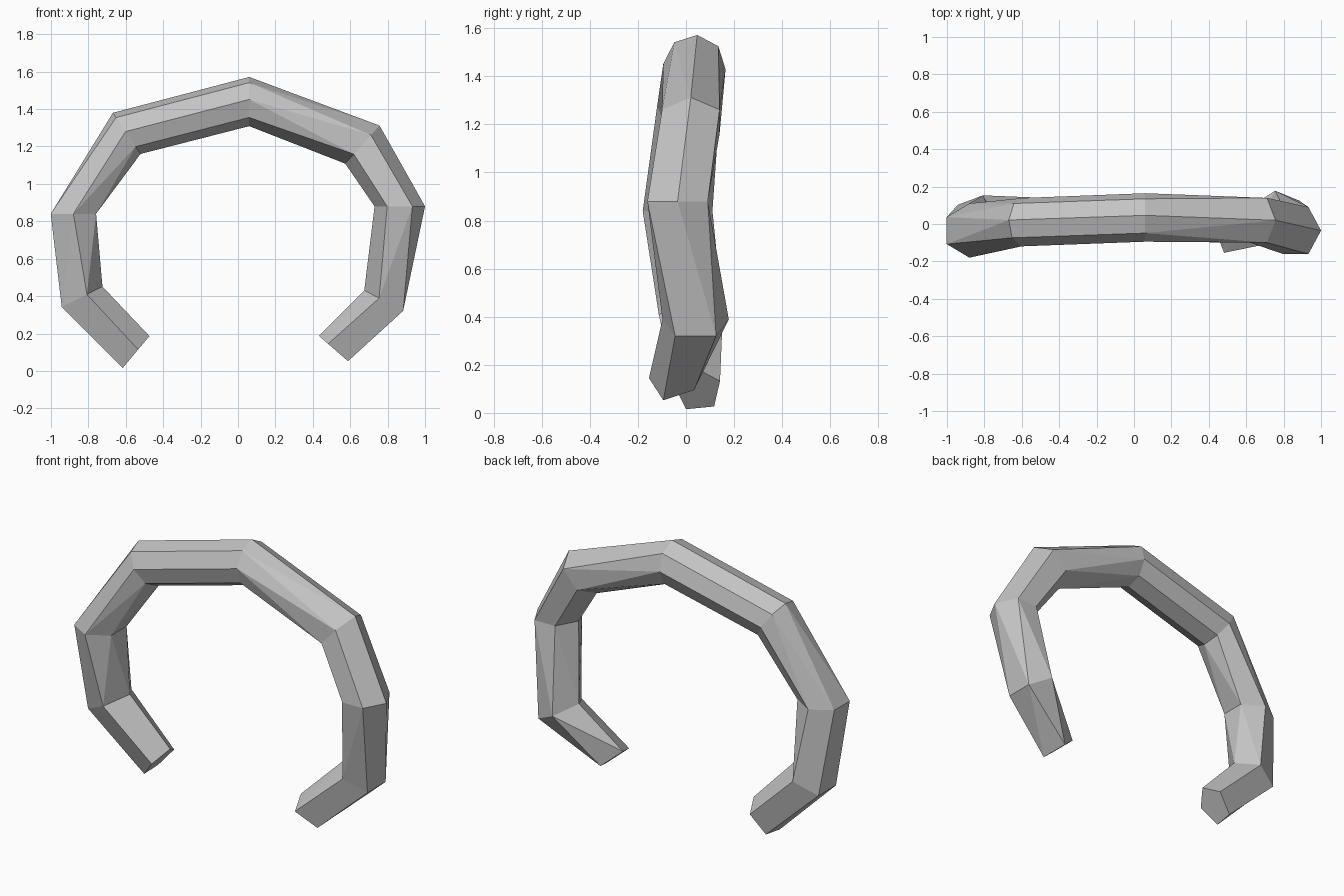
import bpy, bmesh, math
from mathutils import Vector

if "Cube" in bpy.data.objects:
    bpy.data.objects.remove(bpy.data.objects["Cube"])

# One grey material
grey = bpy.data.materials.new("stone grey")
grey.diffuse_color = (0.55, 0.55, 0.55, 1)
grey.use_nodes = True
grey.node_tree.nodes["Principled BSDF"].inputs["Base Color"].default_value = grey.diffuse_color

# Ring stations along the arc, left tip to right tip:
# centre x, y, z, outward direction, outward radius, depth radius, sides, phase
stations = [
    (-0.55, 0.05, 0.095, 230, 0.12, 0.10, 5, 30),
    (-0.845, 0.02, 0.39, 207, 0.135, 0.14, 5, 36),
    (-0.88, -0.035, 0.84, 180, 0.14, 0.145, 6, 30),
    (-0.595, 0.01, 1.27, 124, 0.133, 0.13, 8, -5),
    (0.06, 0.035, 1.44, 90, 0.132, 0.13, 8, -5),
    (0.665, 0.02, 1.21, 48, 0.137, 0.138, 6, 0),
    (0.865, -0.035, 0.88, 0, 0.135, 0.145, 6, 0),
    (0.79, 0.04, 0.37, -28, 0.13, 0.145, 5, 36),
    (0.51, -0.06, 0.12, -41, 0.11, 0.10, 4, 20),
]

bm = bmesh.new()


def make_ring(x, y, z, direction, ru, ry, sides, phase):
    """Polygon section; returns (angle, vertex) pairs, closed by the first vertex."""
    d = math.radians(direction)
    out = Vector((math.cos(d), 0, math.sin(d)))
    ring = []
    for k in range(sides):
        a = phase + 360 * k / sides
        t = math.radians(a)
        p = Vector((x, y, z)) + out * ru * math.cos(t)
        p.y -= ry * math.sin(t)
        ring.append((a, bm.verts.new(p)))
    return ring + [(phase + 360, ring[0][1])]


def bridge(a, b):
    """Skin two rings that may have different side counts."""
    i = j = 0
    while i < len(a) - 1 or j < len(b) - 1:
        na = a[i + 1][0] if i < len(a) - 1 else 1e6
        nb = b[j + 1][0] if j < len(b) - 1 else 1e6
        if abs(na - nb) < 8:
            bm.faces.new((a[i][1], a[i + 1][1], b[j + 1][1], b[j][1]))
            i, j = i + 1, j + 1
        elif na < nb:
            bm.faces.new((a[i][1], a[i + 1][1], b[j][1]))
            i += 1
        else:
            bm.faces.new((a[i][1], b[j + 1][1], b[j][1]))
            j += 1


# Faceted open ring with closed tips
rings = [make_ring(*s) for s in stations]
for first, second in zip(rings, rings[1:]):
    bridge(first, second)
for end in (rings[0], rings[-1]):
    bm.faces.new([v for _, v in end[:-1]])
bmesh.ops.recalc_face_normals(bm, faces=bm.faces)

mesh = bpy.data.meshes.new("open_ring")
bm.to_mesh(mesh)
bm.free()
mesh.materials.append(grey)
bpy.context.collection.objects.link(bpy.data.objects.new("open_ring", mesh))
